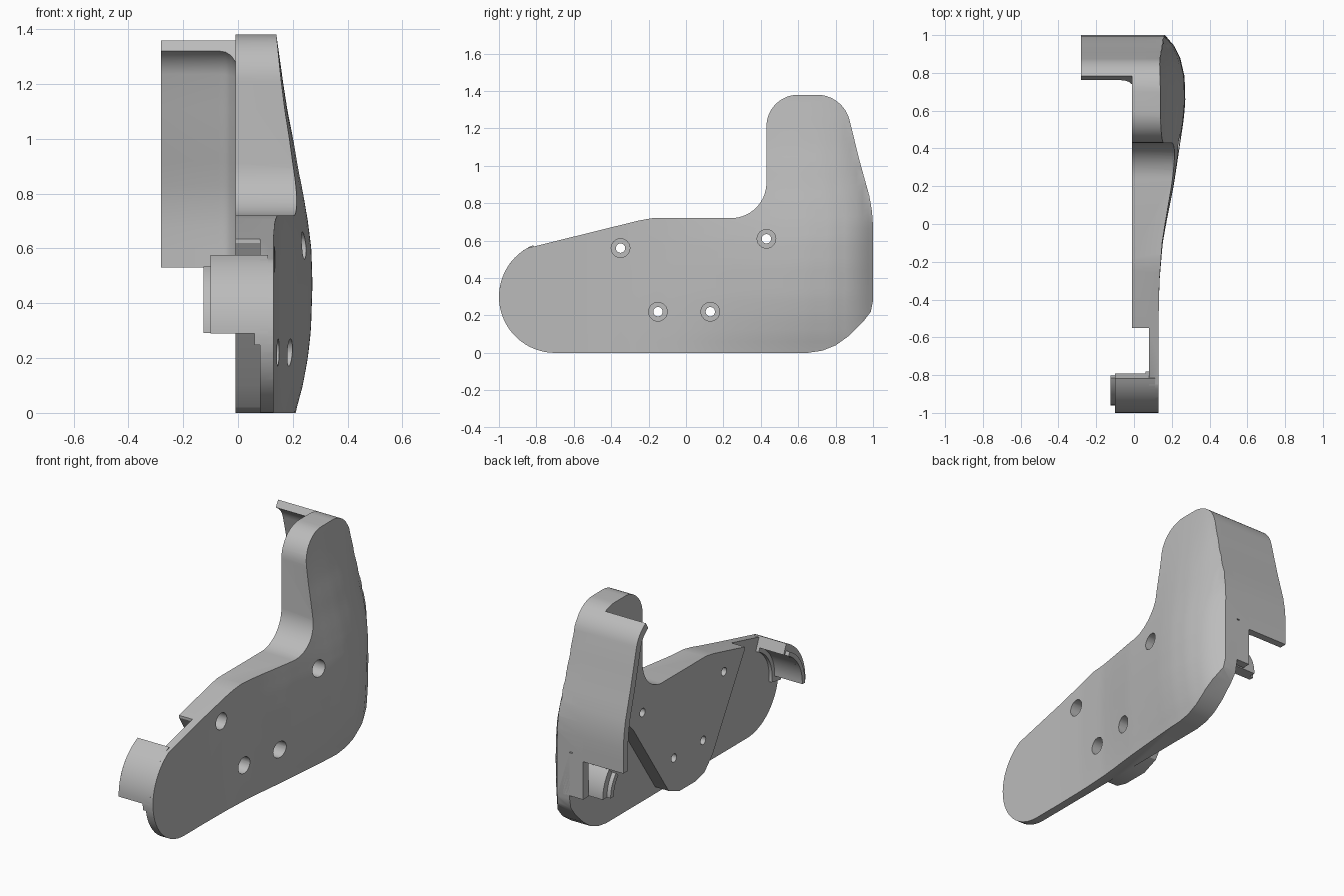
import bpy, bmesh
from math import sin, cos, radians
from mathutils import Vector

if "Cube" in bpy.data.objects:
    bpy.data.objects.remove(bpy.data.objects["Cube"])

grey = bpy.data.materials.new("mid_grey")
grey.use_nodes = True
grey.diffuse_color = (0.5, 0.5, 0.5, 1)
grey.node_tree.nodes["Principled BSDF"].inputs["Base Color"].default_value = (0.5, 0.5, 0.5, 1)


def arc(cy, cz, r, a0, a1, n=14):
    angles = [radians(a0 + (a1 - a0) * i / n) for i in range(n + 1)]
    return [(cy + r * cos(a), cz + r * sin(a)) for a in angles]


def lerp_table(table, v):
    if v <= table[0][0]:
        return table[0][1]
    for (a, fa), (b, fb) in zip(table, table[1:]):
        if v <= b:
            return fa + (fb - fa) * (v - a) / (b - a)
    return table[-1][1]


def finish(bm, name):
    bmesh.ops.recalc_face_normals(bm, faces=bm.faces)
    mesh = bpy.data.meshes.new(name)
    bm.to_mesh(mesh)
    bm.free()
    mesh.materials.append(grey)
    ob = bpy.data.objects.new(name, mesh)
    bpy.context.collection.objects.link(ob)
    return ob


def loft(name, sections):
    """Join equal-length (y, z) loops placed at successive x positions."""
    bm = bmesh.new()
    rings = [[bm.verts.new((x, y, z)) for y, z in pts] for x, pts in sections]
    for r0, r1 in zip(rings, rings[1:]):
        for i in range(len(r0)):
            j = (i + 1) % len(r0)
            bm.faces.new((r0[i], r0[j], r1[j], r1[i]))
    bm.faces.new(rings[0])
    bm.faces.new(rings[-1][::-1])
    return finish(bm, name)


def prism(name, pts, x0, x1):
    return loft(name, [(x0, pts), (x1, pts)])


def activate(ob):
    bpy.ops.object.select_all(action='DESELECT')
    ob.select_set(True)
    bpy.context.view_layer.objects.active = ob


def boolean(ob, cutter, op):
    activate(ob)
    mod = ob.modifiers.new("cut", 'BOOLEAN')
    mod.operation, mod.solver, mod.object = op, 'EXACT', cutter
    bpy.ops.object.modifier_apply(modifier=mod.name)
    bpy.data.objects.remove(cutter)


def smooth(ob):
    activate(ob)
    bpy.ops.object.shade_smooth_by_angle(angle=radians(30))


# Side outline in (y, z)
upper_back = arc(0.7, 1.2, 0.18, 62, 15, 8) + [
    (0.905, 1.12), (0.93, 1.02), (0.955, 0.93), (0.98, 0.84), (0.994, 0.76), (1, 0.68)]
lower_back = [(1, 0.28), (0.988, 0.22), (0.95, 0.17), (0.87, 0.09),
              (0.8, 0.04), (0.73, 0.012), (0.65, 0)]
outline = (arc(-0.7, 0.3, 0.3, 270, 120, 28) + [(-0.25, 0.708), (-0.18, 0.72)]
           + arc(0.24, 0.91, 0.19, 270, 360) + arc(0.6, 1.21, 0.17, 180, 90)
           + arc(0.7, 1.2, 0.18, 90, 66, 4) + upper_back + lower_back)

# Bulge of the outer face along the length and over the height
along = [(-0.5, 0), (-0.3, 0.005), (-0.1, 0.022), (0, 0.04), (0.2, 0.08), (0.43, 0.115),
         (0.55, 0.133), (0.65, 0.142), (0.78, 0.138), (0.88, 0.115), (0.95, 0.08), (1, 0.03)]
over = [(0, 0.56), (0.1, 0.75), (0.2, 0.88), (0.3, 0.96), (0.47, 1), (0.6, 0.97), (0.7, 0.88),
        (0.8, 0.76), (0.9, 0.62), (1, 0.5), (1.1, 0.36), (1.2, 0.25), (1.38, 0.07)]
lean = [(0.7, 0), (0.84, 0.02), (1.02, 0.07), (1.25, 0.126), (1.38, 0.2)]


def outer_x(y, z):
    near_back = min(1, max(0, (y - 0.43) / 0.45))
    return 0.13 + lerp_table(along, y + lerp_table(lean, z) * near_back) * lerp_table(over, z)


# Solid with the curved outer face
bm = bmesh.new()
bmesh.ops.create_grid(bm, x_segments=70, y_segments=50, size=1)
for v in bm.verts:
    y, z = v.co.x * 1.1, 0.7 + v.co.y * 0.8
    v.co = Vector((outer_x(y, z), y, z))
ext = bmesh.ops.extrude_face_region(bm, geom=bm.faces[:])
for g in ext["geom"]:
    if isinstance(g, bmesh.types.BMVert):
        g.co.x = -0.3
curved_solid = finish(bm, "curved_solid")

# Main body
body = prism("side_cover", outline, -0.01, 0.5)
boolean(body, curved_solid, 'INTERSECT')

# Thin front end and rear pocket on the inner side
front_pocket = [(-1.2, -0.1), (-0.08, -0.1), (-0.08, 0), (-0.16, 0.02), (-0.24, 0.1),
                (-0.55, 0.62), (-0.55, 0.9), (-1.2, 0.9)]
rear_pocket = [(0.08, -0.1), (1.2, -0.1), (1.2, 0.56), (0.56, 0.58),
               (0.52, 0.54), (0.18, 0.04), (0.08, 0)]
for pts in (front_pocket, rear_pocket):
    boolean(body, prism("pocket", pts, -0.2, 0.08), 'DIFFERENCE')

# Counterbored screw holes
for y, z in [(-0.35, 0.56), (0.43, 0.61), (-0.15, 0.22), (0.13, 0.22)]:
    for r, x0 in ((0.05, 0.06), (0.025, -0.3)):
        boolean(body, prism("drill", arc(y, z, r, 0, 345, 23), x0, 0.6), 'DIFFERENCE')
smooth(body)

# Rear flange with a fillet where it meets the body
back_path = upper_back + [(1, 0.6), (1, 0.53)]


def flange_section(t):
    inner = []
    for i, p in enumerate(back_path):
        a = Vector(back_path[max(i - 1, 0)])
        b = Vector(back_path[min(i + 1, len(back_path) - 1)])
        d = (b - a).normalized()
        inner.append((p[0] + d.y * t, p[1] - d.x * t))
    return back_path + inner[::-1]


flange = loft("rear_flange", [(x, flange_section(t)) for x, t in [
    (-0.28, 0.045), (-0.07, 0.045), (-0.045, 0.05), (-0.025, 0.065), (-0.01, 0.09), (0.06, 0.09)]])
smooth(flange)

# Rear wall below the flange
smooth(prism("rear_wall", [(1, 0.56), (1, 0.3), (0.95, 0.3), (0.95, 0.56)], -0.01, 0.12))


# Curved lugs at both ends
def lug(name, cy, r0, r1, a0, a1, x0, x1):
    smooth(prism(name, arc(cy, 0.3, r1, a0, a1) + arc(cy, 0.3, r0, a1, a0), x0, x1))


lug("front_lug", -0.7, 0.235, 0.3, 182, 113, -0.1, 0.11)
lug("front_lug_lip", -0.7, 0.235, 0.26, 182, 116, -0.125, -0.09)
lug("front_lug_fillet", -0.7, 0.21, 0.299, 190, 113, 0.06, 0.1)
lug("rear_lug", 0.7, 0.17, 0.24, 0, 42, -0.1, 0.1)
lug("rear_lug_lip", 0.7, 0.17, 0.2, 0, 42, -0.125, -0.09)
